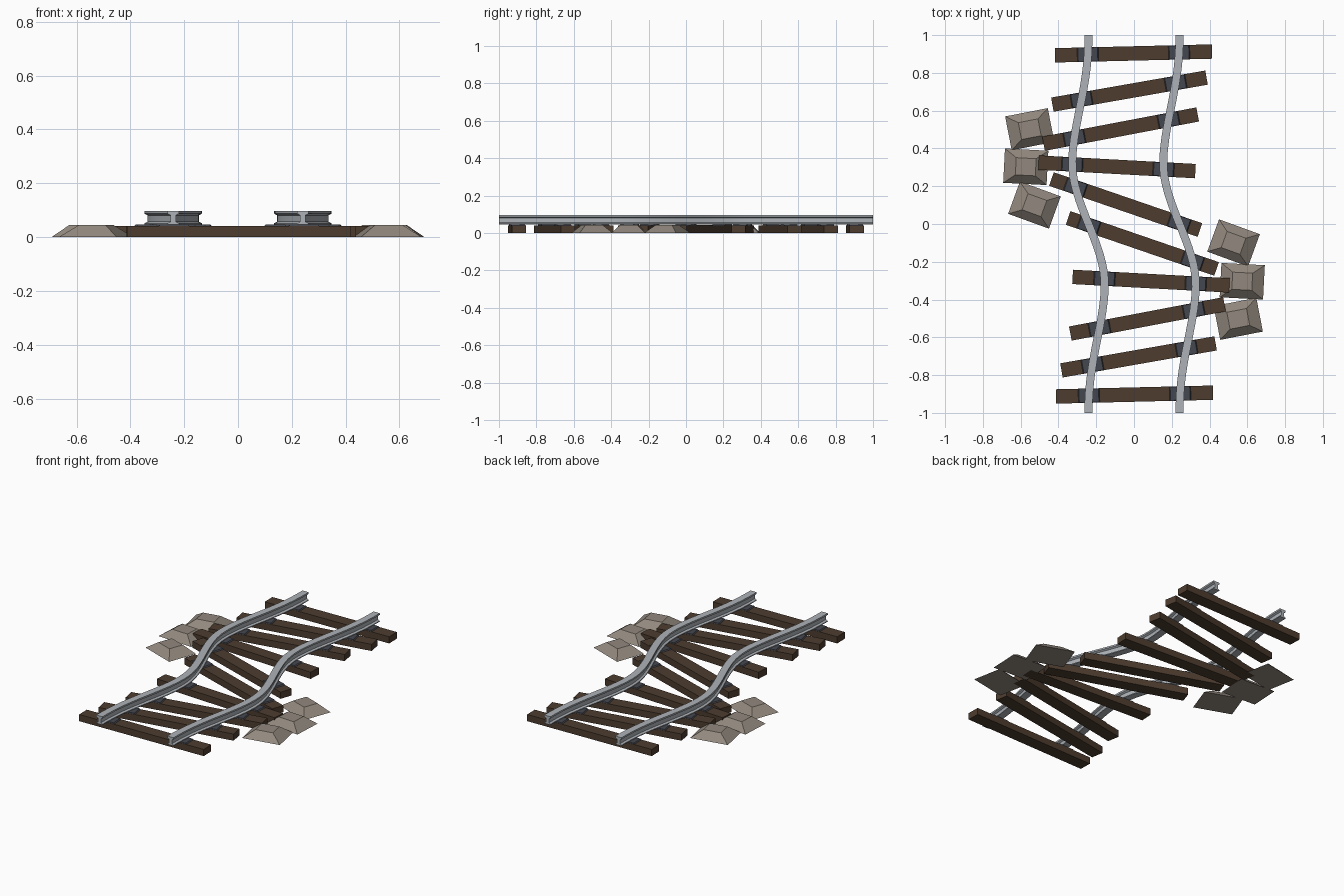
import bpy, bmesh, math
from mathutils import Vector, Matrix

cube = bpy.data.objects.get("Cube")
if cube:
    bpy.data.objects.remove(cube, do_unlink=True)


def material(name, rgb):
    m = bpy.data.materials.new(name)
    m.use_nodes = True
    m.diffuse_color = (*rgb, 1)
    m.node_tree.nodes["Principled BSDF"].inputs["Base Color"].default_value = (*rgb, 1)
    return m


wood = material("dark wood", (0.075, 0.046, 0.028))
steel = material("rail steel", (0.42, 0.45, 0.48))
iron = material("dark iron", (0.06, 0.064, 0.08))
stone = material("brown stone", (0.29, 0.25, 0.21))


def add_object(name, bm, mat):
    bmesh.ops.recalc_face_normals(bm, faces=bm.faces)
    mesh = bpy.data.meshes.new(name)
    bm.to_mesh(mesh)
    bm.free()
    mesh.materials.append(mat)
    ob = bpy.data.objects.new(name, mesh)
    bpy.context.collection.objects.link(ob)
    return ob


def block(name, mat, x, y, angle, size, z0, z1, taper=(1, 1)):
    """Box standing on z0, with its top face scaled by taper."""
    bm = bmesh.new()
    bmesh.ops.create_cube(bm, size=1)
    for v in bm.verts:
        top = v.co.z > 0
        v.co.x *= size[0] * (taper[0] if top else 1)
        v.co.y *= size[1] * (taper[1] if top else 1)
        v.co.z = z1 if top else z0
    bm.transform(Matrix.Translation((x, y, 0)) @ Matrix.Rotation(angle, 4, "Z"))
    return add_object(name, bm, mat)


GAUGE, SWAY, BEND = 0.241, 0.086, 0.32


def smooth(t):
    return t * t * (3 - 2 * t)


def track_x(y):
    """Sideways shift of the track along its length."""
    a = abs(y)
    if a < BEND:
        return -SWAY * (2 * smooth((y / BEND + 1) / 2) - 1)
    s = smooth(((1 - a) / (1 - BEND)) ** 1.15) if a < 1 else 0
    return -math.copysign(SWAY * s, y)


# Rails: an I-shaped section swept along the winding track
half = [(0.021, 0.046), (0.021, 0.051), (0.010, 0.057),
        (0.010, 0.081), (0.021, 0.087), (0.021, 0.097)]
section = half + [(-w, z) for w, z in reversed(half)]
STEPS = 48
for name, side in (("left_rail", 1), ("right_rail", -1)):
    bm = bmesh.new()
    rings = []
    for i in range(STEPS + 1):
        y = -1 + 2 * i / STEPS
        slope = 0 if i in (0, STEPS) else (track_x(y + 0.01) - track_x(y - 0.01)) / 0.02
        normal = Vector((1, -slope)).normalized()
        rings.append([bm.verts.new((side * GAUGE + track_x(y) + normal.x * w,
                                    y + normal.y * w, z)) for w, z in section])
    n = len(section)
    for a, b in zip(rings, rings[1:]):
        for k in range(n):
            bm.faces.new((a[k], a[(k + 1) % n], b[(k + 1) % n], b[k]))
    bm.faces.new(rings[0])
    bm.faces.new(rings[-1])
    rail = add_object(name, bm, steel)
    bpy.ops.object.select_all(action="DESELECT")
    rail.select_set(True)
    bpy.context.view_layer.objects.active = rail
    bpy.ops.object.shade_smooth_by_angle(angle=math.radians(25))

# Sleepers (right end, left end) with an iron plate under each rail;
# the far half is repeated by a half turn
sleepers = [((-0.418, 0.893), (0.413, 0.913)),
            ((-0.432, 0.632), (0.384, 0.775)),
            ((-0.479, 0.425), (0.337, 0.58)),
            ((-0.505, 0.325), (0.325, 0.28)),
            ((-0.437, 0.238), (0.349, -0.032))]
for turn, place in ((1, "back"), (-1, "front")):
    for i, (p, q) in enumerate(sleepers, 1):
        p, q = Vector(p) * turn, Vector(q) * turn
        mid, d = (p + q) / 2, q - p
        angle = math.atan2(d.y, d.x)
        block(f"{place}_sleeper_{i}", wood, mid.x, mid.y, angle,
              (d.length, 0.076), 0, 0.041)
        for side in (1, -1):
            # find where the rail crosses this sleeper
            y = mid.y
            for _ in range(12):
                x = side * GAUGE + track_x(y)
                y = mid.y + (x - mid.x) * d.y / d.x
            block(f"{place}_plate_{i}_{'left' if side > 0 else 'right'}", iron,
                  x, y, angle, (0.115, 0.074), 0.04, 0.047, (0.9, 0.95))

# Rocks: flat-topped mounds beside each bend
rocks = [(-0.552, 0.502, 11), (-0.573, 0.303, -3), (-0.527, 0.1, -20)]
for turn, place in ((1, "right"), (-1, "left")):
    for i, (x, y, deg) in enumerate(rocks, 1):
        block(f"{place}_rock_{i}", stone, x * turn, y * turn, math.radians(deg),
              (0.23, 0.182), 0, 0.044, (0.46, 0.5))
